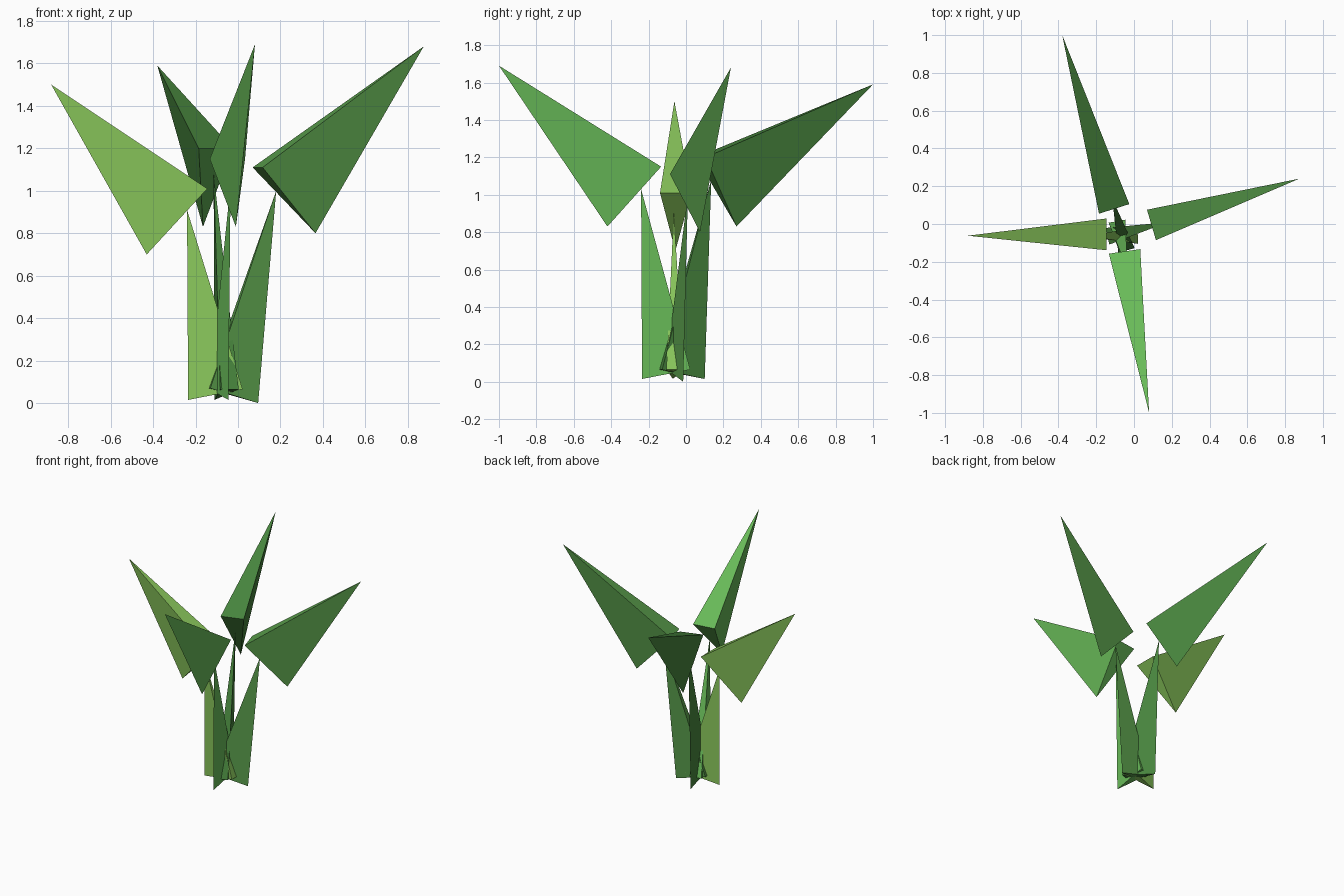
import bpy
import bmesh
from mathutils import Vector

cube = bpy.data.objects.get("Cube")
if cube:
    bpy.data.objects.remove(cube, do_unlink=True)


def make_material(name, rgb):
    """Flat material from an sRGB colour given in 0-255."""
    linear = [((c / 255 + 0.055) / 1.055) ** 2.4 for c in rgb] + [1.0]
    mat = bpy.data.materials.new(name)
    mat.use_nodes = True
    mat.diffuse_color = linear
    bsdf = next(n for n in mat.node_tree.nodes if n.type == "BSDF_PRINCIPLED")
    bsdf.inputs["Base Color"].default_value = linear
    return mat


def make_wedge(name, inner, keel, tip, half_width, mat):
    """Four-sided wedge: an inner edge across the leaf, a keel point and a tip."""
    inner, keel, tip = Vector(inner), Vector(keel), Vector(tip)
    along = keel - inner
    side = Vector((-along.y, along.x, 0)).normalized() * half_width
    bm = bmesh.new()
    a, b, c, d = [bm.verts.new(p) for p in (inner + side, inner - side, keel, tip)]
    for face in ((a, b, c), (a, b, d), (a, c, d), (b, c, d)):
        bm.faces.new(face)
    bmesh.ops.recalc_face_normals(bm, faces=bm.faces)
    mesh = bpy.data.meshes.new(name)
    bm.to_mesh(mesh)
    bm.free()
    mesh.materials.append(mat)
    obj = bpy.data.objects.new(name, mesh)
    bpy.context.collection.objects.link(obj)


# Each side: colour, then inner middle, keel and tip of its leaf and its stem
sides = {
    "right": ("yellow green", (138, 200, 92),
              [(-0.145, -0.055, 1.01), (-0.43, -0.057, 0.70), (-0.88, -0.062, 1.50)],
              [(0.02, -0.06, 0.065), (-0.235, -0.07, 0.015), (-0.24, -0.065, 0.91)]),
    "left": ("mid green", (90, 158, 76),
             [(0.0925, -0.005, 1.11), (0.365, 0.075, 0.80), (0.875, 0.24, 1.68)],
             [(-0.14, -0.065, 0.07), (0.095, -0.015, 0.0), (0.18, 0.01, 1.0)]),
    "front": ("fresh green", (104, 186, 88),
              [(-0.05, -0.145, 1.15), (-0.01, -0.42, 0.83), (0.08, -1.0, 1.69)],
              [(-0.09, 0.015, 0.065), (-0.045, -0.235, 0.015), (-0.035, -0.24, 1.03)]),
    "back": ("deep green", (72, 134, 62),
             [(-0.105, 0.08, 1.20), (-0.165, 0.27, 0.83), (-0.38, 1.0, 1.59)],
             [(-0.04, -0.14, 0.065), (-0.11, 0.10, 0.015), (-0.115, 0.135, 1.08)]),
}

for side_name, (colour, rgb, leaf, stem) in sides.items():
    mat = make_material(colour, rgb)
    make_wedge(side_name + "_leaf", *leaf, 0.084, mat)
    make_wedge(side_name + "_stem", *stem, 0.045, mat)
